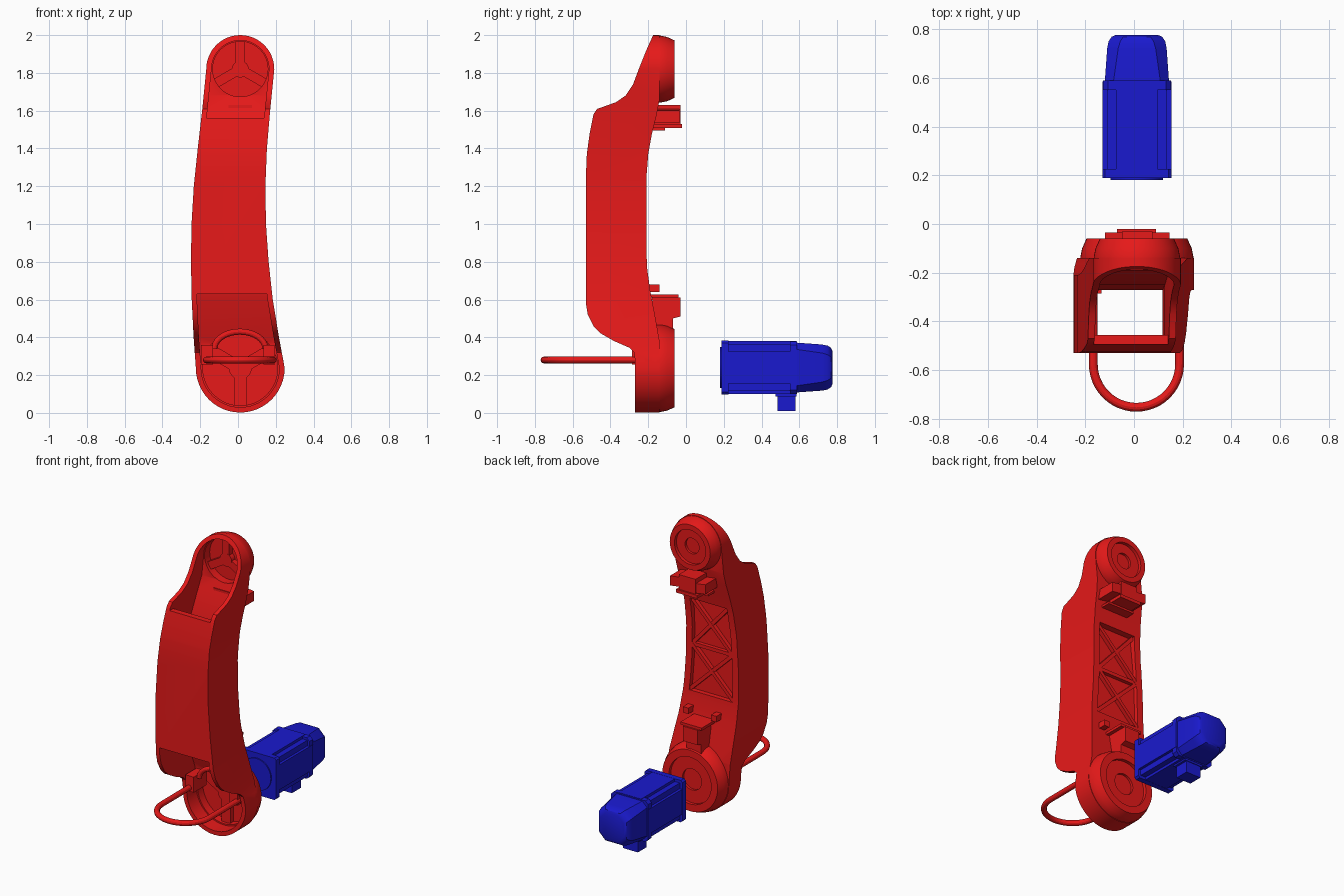
import bpy, bmesh
from math import sin, cos, pi, radians
from mathutils import Vector

if "Cube" in bpy.data.objects:
    bpy.data.objects.remove(bpy.data.objects["Cube"])

def material(name, rgb):
    m = bpy.data.materials.new(name)
    m.diffuse_color = (*rgb, 1)
    m.use_nodes = True
    m.node_tree.nodes["Principled BSDF"].inputs["Base Color"].default_value = m.diffuse_color
    return m

RED = material("red_paint", (0.8, 0.01, 0.01))
BLUE = material("blue_paint", (0.01, 0.01, 0.62))

# ---------- helpers ----------
def loft(name, rings, mat=RED):
    bm = bmesh.new()
    vs = [[bm.verts.new(p) for p in r] for r in rings]
    n = len(vs[0])
    for a, b in zip(vs, vs[1:]):
        for i in range(n):
            bm.faces.new((a[i], a[(i + 1) % n], b[(i + 1) % n], b[i]))
    bm.faces.new(vs[0])
    bm.faces.new(vs[-1])
    bmesh.ops.recalc_face_normals(bm, faces=bm.faces[:])
    me = bpy.data.meshes.new(name)
    bm.to_mesh(me)
    bm.free()
    me.materials.append(mat)
    ob = bpy.data.objects.new(name, me)
    bpy.context.collection.objects.link(ob)
    return ob

def prism_y(name, xz, y0, y1, mat=RED):
    return loft(name, [[(x, y, z) for x, z in xz] for y in (y0, y1)], mat)

def prism_x(name, yz, x0, x1, mat=RED):
    return loft(name, [[(x, y, z) for y, z in yz] for x in (x0, x1)], mat)

def box(name, x, y, z, mat=RED):
    return prism_y(name, [(x[0], z[0]), (x[1], z[0]), (x[1], z[1]), (x[0], z[1])], *y, mat)

def turned(name, c, steps, mat=RED, n=48):
    """Round part about the y axis from (y, radius) steps."""
    return loft(name, [[(c[0] + r * cos(2 * pi * i / n), y, c[1] + r * sin(2 * pi * i / n))
                        for i in range(n)] for y, r in steps], mat)

def bar(name, a, b, w, y0, y1):
    a, b = Vector(a), Vector(b)
    d = (b - a).normalized() * w / 2
    s = Vector((-d.y, d.x))
    return prism_y(name, [a + s, b + s, b - s, a - s], y0, y1)

def tube(name, path, r, up, n=12):
    path, up, rings = [Vector(p) for p in path], Vector(up), []
    for i, p in enumerate(path):
        t = path[min(i + 1, len(path) - 1)] - path[max(i - 1, 0)]
        s = t.cross(up).normalized()
        rings.append([p + r * (cos(2 * pi * k / n) * s + sin(2 * pi * k / n) * up) for k in range(n)])
    return loft(name, rings)

def boolean(ob, other, op):
    m = ob.modifiers.new("b", 'BOOLEAN')
    m.object, m.operation, m.solver = other, op, 'EXACT'
    bpy.context.view_layer.update()
    me = bpy.data.meshes.new_from_object(ob.evaluated_get(bpy.context.evaluated_depsgraph_get()))
    ob.modifiers.clear()
    ob.data = me
    bpy.data.objects.remove(other)

# ---------- arm outline (front view) ----------
TOP, TOP_R = (0.012, 1.82), 0.18
LOW, LOW_R = (0.012, 0.237), 0.235
EDGES = [(0.237, -0.223, 0.247), (0.4, -0.235, 0.217), (0.6, -0.245, 0.184), (0.8, -0.249, 0.162),
         (1.0, -0.246, 0.148), (1.2, -0.234, 0.145), (1.4, -0.213, 0.153), (1.6, -0.19, 0.17),
         (1.82, -0.168, 0.192)]

def edge(z, side):
    for a, b in zip(EDGES, EDGES[1:]):
        if a[0] <= z <= b[0]:
            t = (z - a[0]) / (b[0] - a[0])
            return a[side] + t * (b[side] - a[side])

def outline(inset):
    n = 24
    arc = lambda c, r, a0: [(c[0] + r * cos(a0 + pi * i / n), c[1] + r * sin(a0 + pi * i / n))
                            for i in range(n + 1)]
    inner = EDGES[1:-1]
    return (arc(LOW, LOW_R - inset, pi) + [(r - inset, z) for z, l, r in inner]
            + arc(TOP, TOP_R - inset, 0) + [(l + inset, z) for z, l, r in reversed(inner)])

# ---------- hollow arm ----------
FRONT = [(-0.165, 2.02), (-0.21, 1.92), (-0.25, 1.82), (-0.28, 1.74), (-0.32, 1.68), (-0.37, 1.645),
         (-0.44, 1.62), (-0.47, 1.61), (-0.49, 1.58), (-0.51, 1.48), (-0.525, 1.37), (-0.53, 1.25),
         (-0.53, 0.58), (-0.52, 0.52), (-0.49, 0.46), (-0.45, 0.42), (-0.38, 0.38), (-0.3, 0.345),
         (-0.275, 0.32), (-0.27, 0.28), (-0.27, -0.05)]
BACK = [(-0.14, -0.05), (-0.14, 0.38), (-0.165, 0.52), (-0.19, 0.65), (-0.205, 0.76), (-0.21, 0.86),
        (-0.21, 1.24), (-0.2, 1.37), (-0.18, 1.48), (-0.155, 1.58), (-0.14, 1.66), (-0.14, 2.02)]
arm = prism_y("arm_shell", outline(0), -0.6, -0.05)
boolean(arm, prism_x("side_profile", FRONT + BACK, -0.4, 0.4), 'INTERSECT')

# Joint discs with a bevelled rear rim
for c, r in ((TOP, TOP_R), (LOW, LOW_R)):
    disc = turned("disc", c, [(-0.162, r - 0.003), (-0.135, r - 0.003), (-0.1, r - 0.01), (-0.06, r - 0.028)])
    boolean(arm, disc, 'UNION')

# Inner passage, open in front at both ends
cavity = prism_y("cavity", outline(0.028), -0.65, -0.1)
PASSAGE = [(-0.168, -0.1), (-0.168, 0.37), (-0.205, 0.48), (-0.25, 0.65), (-0.27, 0.85), (-0.27, 1.25),
           (-0.25, 1.42), (-0.205, 1.57), (-0.168, 1.68), (-0.168, 2.1), (-0.7, 2.1), (-0.7, 1.56),
           (-0.455, 1.56), (-0.465, 1.4), (-0.465, 0.63), (-0.7, 0.63), (-0.7, -0.1)]
boolean(cavity, prism_x("passage", PASSAGE, -0.4, 0.4), 'INTERSECT')
boolean(arm, cavity, 'DIFFERENCE')

# Dished joints: front dish, rear recess and centre hole
for c, r in ((TOP, 0.146), (LOW, 0.198)):
    boolean(arm, turned("dish", c, [(-0.112, r), (-0.2, r)]), 'DIFFERENCE')
    boolean(arm, turned("recess", c, [(-0.082, r * 0.8), (0, r * 0.8)]), 'DIFFERENCE')
    boolean(arm, turned("hole", c, [(-0.098, r * 0.36), (0, r * 0.36)]), 'DIFFERENCE')

# Rear panel recess
zs = [0.77, 0.9, 1.0, 1.1, 1.2, 1.3, 1.4]
panel = [(edge(z, 2) - 0.045, z) for z in zs] + [(edge(z, 1) + 0.045, z) for z in reversed(zs)]
boolean(arm, prism_y("panel", panel, -0.238, -0.1), 'DIFFERENCE')

# ---------- rear cross ribs ----------
for i, (z0, z1) in enumerate(((0.77, 1.085), (1.085, 1.4))):
    l0, r0 = edge(z0, 1) + 0.04, edge(z0, 2) - 0.04
    l1, r1 = edge(z1, 1) + 0.04, edge(z1, 2) - 0.04
    bar(f"rear_rib_rising_{i}", (l0, z0), (r1, z1), 0.024, -0.245, -0.211)
    bar(f"rear_rib_falling_{i}", (r0, z0), (l1, z1), 0.024, -0.245, -0.212)
bar("rear_rib_middle", (edge(1.085, 1) + 0.04, 1.085), (edge(1.085, 2) - 0.04, 1.085), 0.024, -0.245, -0.213)

# ---------- joint spokes and hubs ----------
for name, c, r, start in (("upper", TOP, 0.148, 90), ("lower", LOW, 0.2, 270)):
    turned(name + "_hub", c, [(-0.105, r * 0.3), (-0.148, r * 0.3)])
    for k in range(3):
        a = radians(start + 120 * k)
        bar(f"{name}_spoke_{k}", c, (c[0] + r * cos(a), c[1] + r * sin(a)), r * 0.34, -0.105, -0.147)

# ---------- rear brackets ----------
box("upper_bracket_block", (-0.05, 0.075), (-0.19, -0.03), (1.53, 1.63))
box("upper_bracket_plate", (-0.07, 0.09), (-0.19, -0.02), (1.508, 1.53))
box("upper_bracket_foot", (-0.09, 0.11), (-0.19, -0.11), (1.495, 1.51))
for side, x0, x1 in (("left", -0.12, -0.05), ("right", 0.075, 0.145)):
    prism_y(f"upper_bracket_wing_{side}", [(x0, 1.545), (x1, 1.535), (x1, 1.6), (x0, 1.61)], -0.17, -0.035)
prism_x("lower_bracket_block", [(-0.18, 0.61), (-0.03, 0.61), (-0.03, 0.51), (-0.07, 0.5), (-0.07, 0.43),
                                (-0.16, 0.43)], -0.065, 0.045)
box("lower_bracket_plate", (-0.09, 0.07), (-0.2, -0.04), (0.61, 0.628))
for i, x in enumerate((-0.13, 0.08)):
    box(f"lower_bracket_pad_{i}", (x, x + 0.04), (-0.2, -0.14), (0.64, 0.68))

# ---------- hoop handle and its clamp ----------
hoop = [(0.187, -0.2, 0.28), (0.187, -0.4, 0.28)]
hoop += [(0.01 + 0.177 * cos(pi * i / 24), -0.575 - 0.177 * sin(pi * i / 24), 0.28) for i in range(25)]
hoop += [(-0.167, -0.4, 0.28), (-0.167, -0.2, 0.28)]
tube("hoop_handle", hoop, 0.018, (0, 0, 1))
tube("clamp_arch", [(0.01 + 0.135 * cos(pi * i / 20), -0.235, 0.34 + 0.09 * sin(pi * i / 20))
                    for i in range(21)], 0.016, (0, 1, 0))
for side, x in (("left", -0.155), ("right", 0.175)):
    box(f"clamp_block_{side}", (x - 0.04, x + 0.022), (-0.285, -0.15), (0.255, 0.36))

# ---------- motor ----------
MX, MZ = 0.012, 0.24

def notched(h, cut, step):
    """Square section with stepped corners."""
    q = [(h, -cut), (h, cut), (h - step, cut), (h - step, h - step), (cut, h - step), (cut, h)]
    pts = []
    for k in range(4):
        c, s = round(cos(k * pi / 2)), round(sin(k * pi / 2))
        pts += [(MX + c * x - s * z, MZ + s * x + c * z) for x, z in q[1:]]
    return pts

def chamfered(y, h, c):
    k = h - c
    return [(MX + x, y, MZ + z) for x, z in ((h, -k), (h, k), (k, h), (-k, h), (-h, k), (-h, -k), (-k, -h), (k, -h))]

prism_y("motor_body", notched(0.141, 0.085, 0.018), 0.2, 0.585, BLUE)
loft("motor_flange", [chamfered(0.188, 0.142, 0.012), chamfered(0.225, 0.142, 0.012)], BLUE)
turned("motor_pilot", (MX, MZ), [(0.18, 0.108), (0.2, 0.108)], BLUE)
loft("motor_end_ring", [chamfered(0.55, 0.139, 0.02), chamfered(0.588, 0.139, 0.02)], BLUE)
loft("motor_end_cap", [chamfered(0.58, 0.132, 0.035), chamfered(0.72, 0.122, 0.045), chamfered(0.75, 0.116, 0.048),
                       chamfered(0.768, 0.104, 0.048), chamfered(0.775, 0.088, 0.042)], BLUE)
box("motor_plug", (-0.045, 0.065), (0.485, 0.58), (0.01, 0.12), BLUE)
box("motor_plug_neck", (-0.06, 0.08), (0.475, 0.585), (0.088, 0.12), BLUE)

# ---------- shading ----------
for ob in bpy.context.scene.objects:
    ob.select_set(True)
bpy.context.view_layer.objects.active = arm
bpy.ops.object.shade_smooth_by_angle(angle=radians(28))
